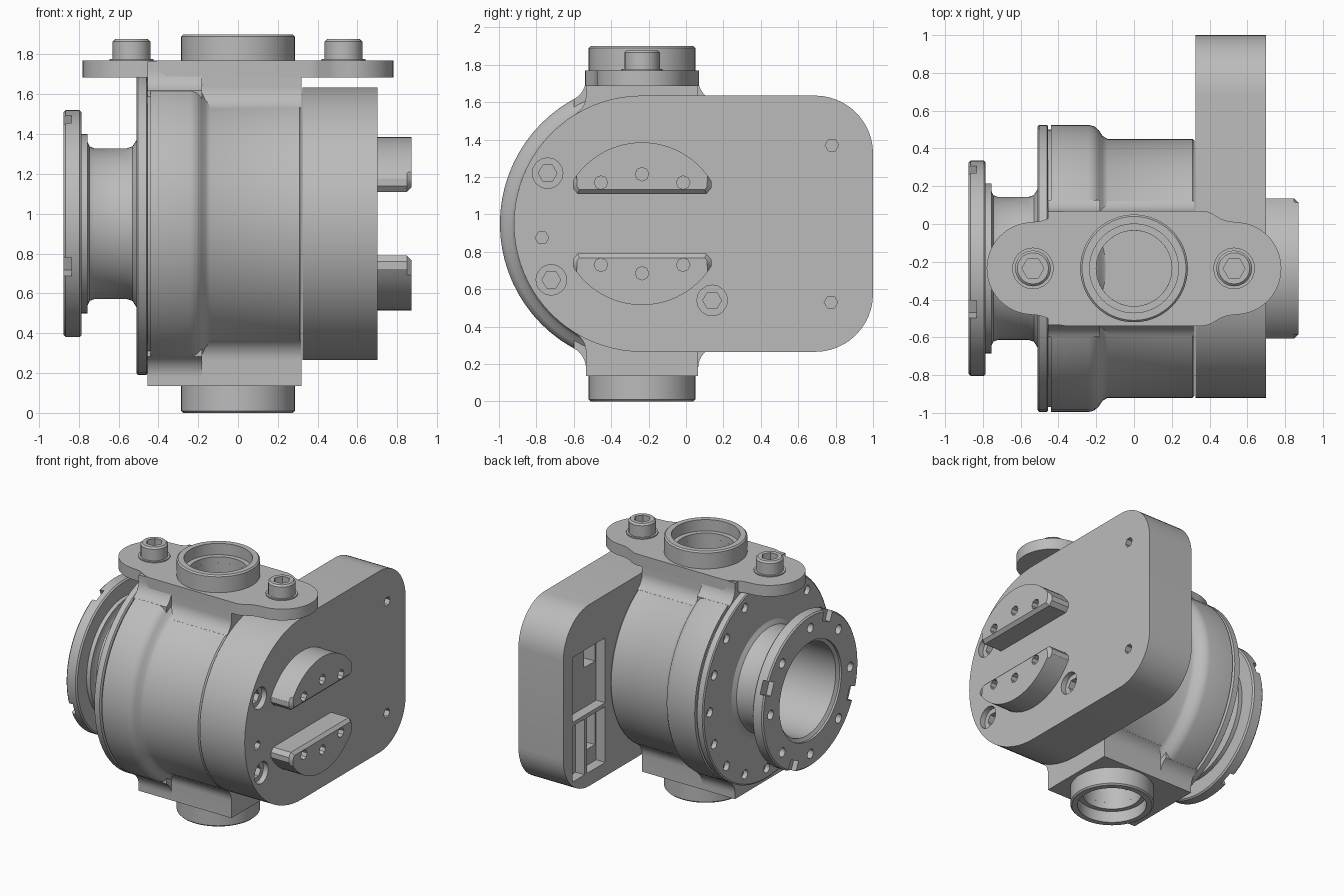
import bpy, bmesh
from math import pi, sin, cos, asin, sqrt, radians
from mathutils import Matrix, Vector

cube = bpy.data.objects.get("Cube")
if cube:
    bpy.data.objects.remove(cube)

CY, CZ = -0.235, 0.95          # main axis, running along x
GREY = (0.5, 0.5, 0.5, 1)
metal = bpy.data.materials.new("cast grey")
metal.use_nodes = True
metal.diffuse_color = GREY
metal.node_tree.nodes["Principled BSDF"].inputs["Base Color"].default_value = GREY


def finish(bm, name):
    bmesh.ops.recalc_face_normals(bm, faces=bm.faces)
    mesh = bpy.data.meshes.new(name)
    bm.to_mesh(mesh)
    bm.free()
    mesh.materials.append(metal)
    ob = bpy.data.objects.new(name, mesh)
    bpy.context.collection.objects.link(ob)
    return ob


def activate(ob):
    bpy.ops.object.select_all(action='DESELECT')
    ob.select_set(True)
    bpy.context.view_layer.objects.active = ob


def smooth(ob):
    activate(ob)
    bpy.ops.object.shade_smooth_by_angle(angle=radians(32))


def place(axis, u, v, t):
    """Map a flat outline point and a depth to space, about the main axis."""
    return Vector((t, CY + u, CZ + v)) if axis == 'x' else Vector((u, CY + v, t))


def add_prism(bm, pts, t0, t1, axis='x', bevel=0, segments=1):
    low = [bm.verts.new(place(axis, u, v, t0)) for u, v in pts]
    high = [bm.verts.new(place(axis, u, v, t1)) for u, v in pts]
    n = len(pts)
    bm.faces.new(low)
    cap = bm.faces.new(high)
    for i in range(n):
        bm.faces.new((low[i], low[(i + 1) % n], high[(i + 1) % n], high[i]))
    if bevel:
        bmesh.ops.bevel(bm, geom=list(cap.edges), offset=bevel, segments=segments,
                        profile=0.5, affect='EDGES')


def prism(name, *args, **kw):
    bm = bmesh.new()
    add_prism(bm, *args, **kw)
    return finish(bm, name)


def lathe(name, profile, axis='x', closed=False, steps=72):
    """Spin (position along axis, radius) pairs round the axis."""
    bm = bmesh.new()
    vs = [bm.verts.new(place(axis, r, 0, t)) for t, r in profile]
    es = [bm.edges.new(p) for p in zip(vs, vs[1:])]
    if closed:
        es.append(bm.edges.new((vs[-1], vs[0])))
    bmesh.ops.spin(bm, geom=vs + es, cent=place(axis, 0, 0, 0), steps=steps, angle=2 * pi,
                   axis=(1, 0, 0) if axis == 'x' else (0, 0, 1))
    bmesh.ops.remove_doubles(bm, verts=bm.verts, dist=0.0005)
    return finish(bm, name)


def arc(r, a0, a1, n, cu=0, cv=0):
    return [(cu + r * cos(radians(a0 + (a1 - a0) * i / n)),
             cv + r * sin(radians(a0 + (a1 - a0) * i / n))) for i in range(n + 1)]


def ring(r, n, u=0, v=0):
    return arc(r, 0, 360, n, u, v)[:-1]


def box(u0, u1, v0, v1):
    return [(u0, v0), (u1, v0), (u1, v1), (u0, v1)]


def four_way(q):
    """Complete a quadrant outline (from +u round to +v) by mirroring."""
    left = [(-u, v) for u, v in reversed(q)]
    return q + left + [(-u, -v) for u, v in q] + [(u, -v) for u, v in reversed(q)]


def cut(ob, outlines, t0, t1, axis='x'):
    bm = bmesh.new()
    for pts in outlines:
        add_prism(bm, pts, t0, t1, axis)
    tool = finish(bm, "cutter")
    tool.hide_render = True
    mod = ob.modifiers.new("cut", 'BOOLEAN')
    mod.operation, mod.solver, mod.object = 'DIFFERENCE', 'EXACT', tool
    activate(ob)
    bpy.ops.object.modifier_apply(modifier=mod.name)
    bpy.data.objects.remove(tool)


def polar(r, deg):
    return r * cos(radians(deg)), r * sin(radians(deg))


# Turned body: bore, end flange, pipe neck, large flange and barrel
body = lathe("valve_body", [
    (-.2, 0), (-.2, .345), (-.845, .345), (-.86, .37), (-.875, .37), (-.875, .56),
    (-.865, .57), (-.795, .57), (-.785, .56), (-.785, .45), (-.755, .45), (-.755, .41),
    (-.745, .388), (-.72, .378), (-.56, .378), (-.53, .388), (-.51, .42), (-.51, .75),
    (-.503, .76), (-.46, .76), (-.455, .752), (-.455, .735), (-.44, .735), (-.44, .76),
    (-.24, .76), (-.21, .752), (-.185, .73), (-.165, .7), (-.14, .685), (.31, .685),
    (.32, .675), (.32, 0)])
cut(body, [ring(.035, 12, *polar(.475, 45 * i)) for i in range(8)], -.9, -.82)
cut(body, [ring(.035, 12, *polar(.68, 22.5 * i)) for i in range(16)], -.53, -.475)
notches = []
for i in range(4):
    turn = Matrix.Rotation(radians(22.5 + 90 * i), 2)
    notches.append([tuple(turn @ Vector(p)) for p in box(.49, .62, -.05, .05)])
cut(body, notches, -.9, -.835)
smooth(body)


# Upright block, filleted into each barrel diameter
def block(name, radius, x0, x1, half=.3, fillet=.12):
    cu = half + fillet
    cv = sqrt((radius + fillet) ** 2 - cu ** 2)
    start = -180 + (180 - asin(cv / (radius + fillet)) * 180 / pi) * -1 + 180
    # arc runs from the barrel tangent to the block's flat side
    end_angle = 180 + asin(cv / (radius + fillet)) * 180 / pi
    curve = arc(fillet, end_angle, 180, 8, cu, cv)
    ob = prism(name, four_way(curve + [(half, .815)]), x0, x1)
    cut(ob, [ring(.345, 64)], -.5, -.2)
    for z0, z1 in ((1.64, 1.8), (.1, .26)):
        cut(ob, [ring(.2, 48)], z0, z1, 'z')
    smooth(ob)


block("block_wide", .76, -.455, -.18)
block("block_narrow", .685, -.18, .32)

# Top mounting plate with rounded lobes
lobe = arc(.245, 0, 85, 12, .535, 0)
plate = prism("mounting_plate",
              four_way(lobe + [(.5, .249), (.46, .262), (.41, .292), (.385, .301), (.36, .305)]),
              1.685, 1.77, 'z')
cut(plate, [ring(.2, 48)], 1.6, 1.8, 'z')
smooth(plate)

# Stepped ports above and below
port = [(.0, .2), (.05, .2), (.05, .235), (.135, .235), (.135, .275), (.125, .285), (0, .285)]
smooth(lathe("top_port", [(1.765 + t, r) for t, r in port], 'z', True))
smooth(lathe("bottom_port", [(.135 - t, r) for t, r in port], 'z', True))

# Socket bolts on the plate
for side, x in (("right", -.535), ("left", .53)):
    smooth(prism(side + "_washer", ring(.11, 24, x), 1.765, 1.778, 'z'))
    bolt = prism(side + "_bolt", ring(.095, 20, x), 1.77, 1.877, 'z', bevel=.012)
    cut(bolt, [ring(.058, 6, x)], 1.81, 1.9, 'z')
    smooth(bolt)

# Side cover: half round at the front, rounded corners at the back
R, back, corner = .685, 1 - CY, .31
outline = (arc(R, 90, 270, 40) + arc(corner, -90, 0, 12, back - corner, corner - R)
           + arc(corner, 0, 90, 12, back - corner, R - corner))
cover = prism("side_cover", outline, .325, .70, bevel=.03, segments=3)
bolts = [(-.505, .27), (-.485, -.3), (.375, -.41)]
cut(cover, [ring(.082, 16, *p) for p in bolts], .66, .75)
cut(cover, [ring(.05, 6, *p) for p in bolts], .6, .75)
cut(cover, [ring(.036, 6, *p) for p in ((-.535, -.075), (1.015, .42), (1.01, -.42))], .63, .75)
# pockets in the inner face
cut(cover, [box(.735, 1.125, -.13, .36), box(.735, .95, -.58, -.16),
            box(.98, 1.125, -.58, -.16)], .3, .4)
cut(cover, [box(.75, .88, .17, .33), box(.75, .88, -.46, -.2)], .35, .52)
smooth(cover)

# Two half-round stops on the cover
for name, s in (("upper_stop", 1), ("lower_stop", -1)):
    shape = [(-.345, .16), (.345, .16), (.37, .19)] + arc(.435, 31.6, 148.4, 24) + [(-.37, .19)]
    stop = prism(name, [(u, s * v) for u, v in shape], .69, .87, bevel=.022)
    cut(stop, [ring(.036, 8, u, s * v) for u, v in ((-.22, .22), (0, .265), (.22, .22))], .8, .9)
    smooth(stop)
